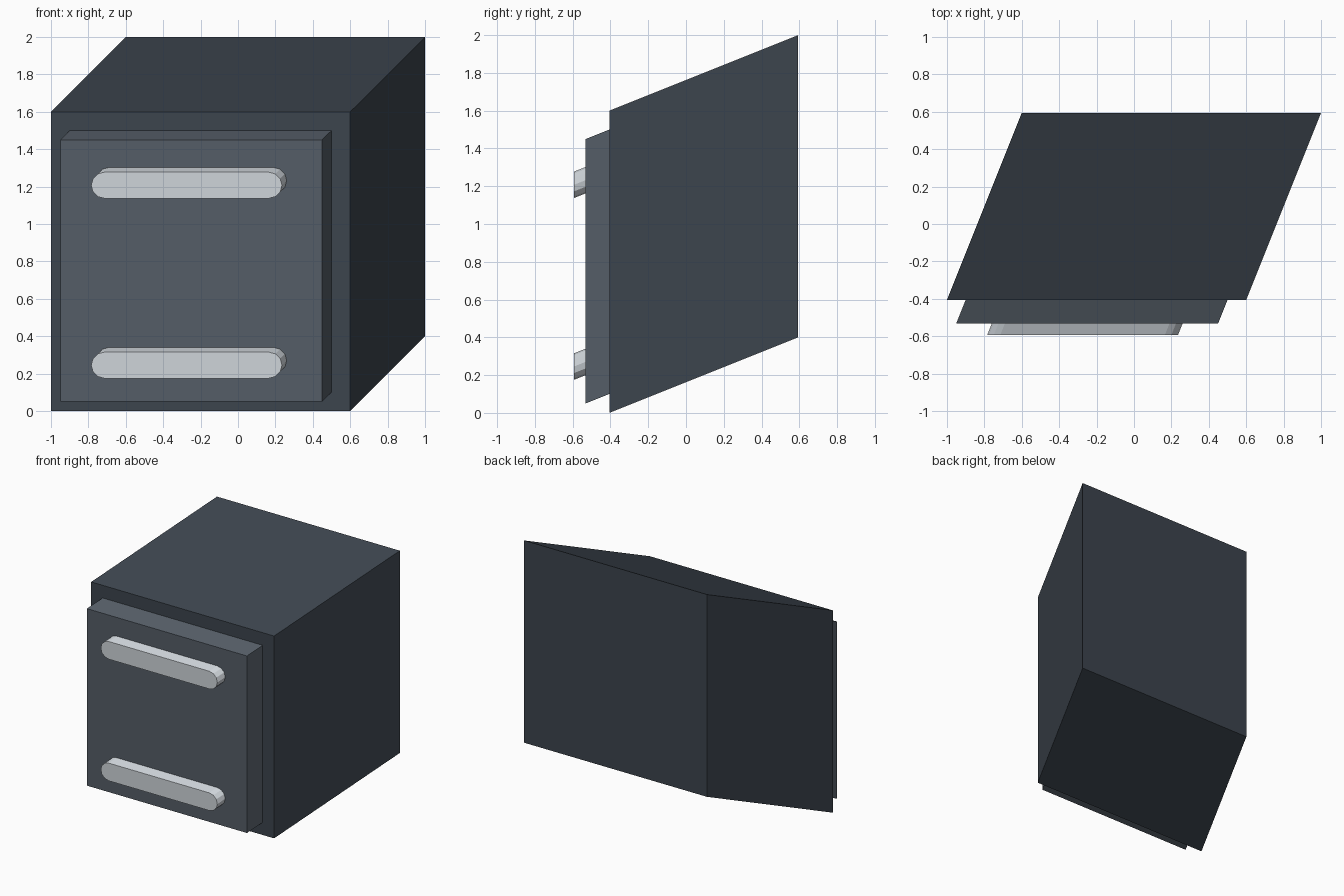
import bpy, bmesh
from math import sin, cos, pi

if "Cube" in bpy.data.objects:
    bpy.data.objects.remove(bpy.data.objects["Cube"])

SHEAR = 0.4  # x and z shift per unit of depth
Y_HANDLE, Y_DOOR, Y_FRONT, Y_BACK = -0.594, -0.531, -0.406, 0.594


def material(name, color):
    mat = bpy.data.materials.new(name)
    mat.diffuse_color = (*color, 1)
    mat.use_nodes = True
    mat.node_tree.nodes["Principled BSDF"].inputs["Base Color"].default_value = mat.diffuse_color
    return mat


def oblique_prism(name, profile, y0, y1, mat):
    """Extrude an x-z profile (counter-clockwise from the front) backwards along the shear."""
    bm = bmesh.new()
    front = bm.faces.new([bm.verts.new((x, y0, z)) for x, z in profile])
    back = bmesh.ops.extrude_face_region(bm, geom=[front], use_keep_orig=True)
    verts = [g for g in back["geom"] if isinstance(g, bmesh.types.BMVert)]
    d = y1 - y0
    bmesh.ops.translate(bm, verts=verts, vec=(SHEAR * d, d, SHEAR * d))
    bmesh.ops.recalc_face_normals(bm, faces=bm.faces)
    mesh = bpy.data.meshes.new(name)
    bm.to_mesh(mesh)
    bm.free()
    mesh.materials.append(mat)
    obj = bpy.data.objects.new(name, mesh)
    bpy.context.collection.objects.link(obj)
    return obj


def rect(x0, x1, z0, z1):
    return [(x0, z0), (x1, z0), (x1, z1), (x0, z1)]


def capsule(x0, x1, z0, z1, n=6):
    r, zc = (z1 - z0) / 2, (z0 + z1) / 2
    pts = []
    for cx, start in ((x1 - r, -pi / 2), (x0 + r, pi / 2)):
        for i in range(n + 1):
            a = start + pi * i / n
            pts.append((cx + r * cos(a), zc + r * sin(a)))
    return pts


body_mat = material("dark_slate", (0.045, 0.058, 0.075))
door_mat = material("slate", (0.09, 0.11, 0.135))
handle_mat = material("pale_metal", (0.62, 0.66, 0.70))

# Cabinet body and raised front panel
oblique_prism("cabinet_body", rect(-1, 0.6, 0, 1.6), Y_FRONT, Y_BACK, body_mat)
oblique_prism("front_panel", rect(-0.95, 0.45, 0.05, 1.45), Y_DOOR, Y_FRONT, door_mat)

# Two rounded bar handles
for label, z in (("lower", 0.175), ("upper", 1.137)):
    oblique_prism(f"{label}_handle", capsule(-0.785, 0.235, z, z + 0.14), Y_HANDLE, Y_DOOR, handle_mat)
